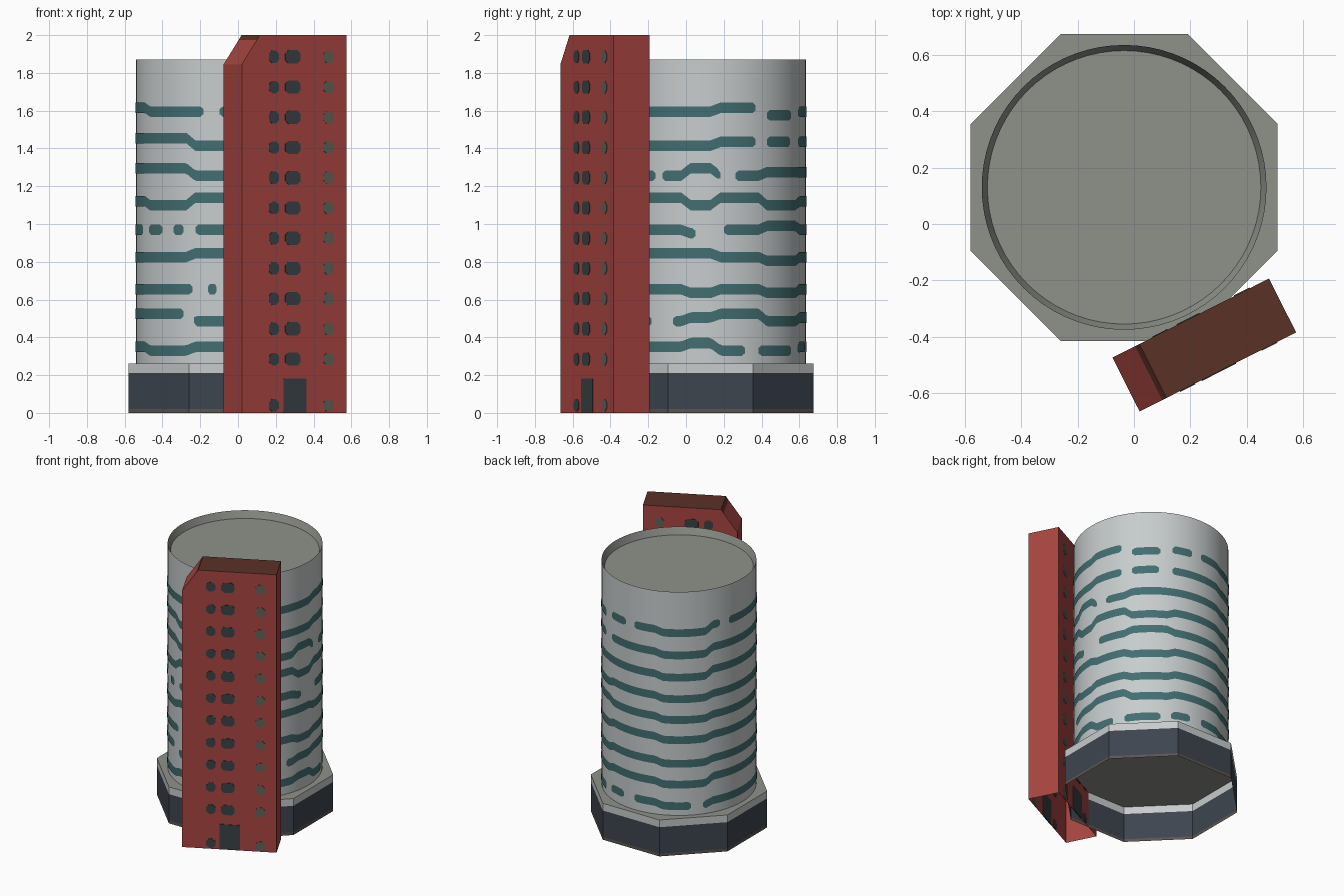
import bpy, bmesh, math
from mathutils import Vector, Matrix

cube = bpy.data.objects.get("Cube")
if cube:
    bpy.data.objects.remove(cube)


def material(name, *srgb):
    linear = [((c + 0.055) / 1.055) ** 2.4 for c in srgb] + [1]
    mat = bpy.data.materials.new(name)
    mat.use_nodes = True
    mat.diffuse_color = linear
    mat.node_tree.nodes["Principled BSDF"].inputs["Base Color"].default_value = linear
    return mat


PALE = material("pale wall", .78, .80, .80)
GREY = material("roof grey", .56, .57, .54)
TEAL = material("teal glass", .26, .43, .44)
SLATE = material("slate wall", .24, .27, .31)
PLINTH = material("plinth brown", .36, .33, .31)
RED = material("red wall", .65, .27, .25)
BROWN = material("roof brown", .35, .19, .15)
DARK = material("dark window", .22, .25, .27)
DULL = material("dull window", .38, .37, .34)

CENTRE = Vector((-.035, .13, 0))
RADIUS = .505


def finish(name, bm, mats, matrix=None, smooth=False):
    mesh = bpy.data.meshes.new(name)
    bm.to_mesh(mesh)
    bm.free()
    obj = bpy.data.objects.new(name, mesh)
    bpy.context.collection.objects.link(obj)
    for mat in mats:
        mesh.materials.append(mat)
    obj.matrix_world = matrix or Matrix.Translation(CENTRE)
    if smooth:
        bpy.ops.object.select_all(action='DESELECT')
        bpy.context.view_layer.objects.active = obj
        obj.select_set(True)
        bpy.ops.object.shade_smooth_by_angle(angle=math.radians(30))
    return obj


def lathe(name, profile, sides, mats, turn=0, smooth=False):
    """Profile rows are (radius, z, material of the band above); ends in a cap."""
    bm = bmesh.new()
    rings = []
    for r, z, _ in profile:
        angles = [turn + math.tau * i / sides for i in range(sides)]
        rings.append([bm.verts.new((r * math.cos(a), r * math.sin(a), z)) for a in angles])
    for k, (low, high) in enumerate(zip(rings, rings[1:])):
        for i in range(sides):
            j = (i + 1) % sides
            bm.faces.new((low[i], low[j], high[j], high[i])).material_index = profile[k][2]
    bm.faces.new(rings[-1]).material_index = profile[-1][2]
    return finish(name, bm, mats, smooth=smooth)


# Octagonal base, open underneath
lathe("base", [(.589, 0, 0), (.589, .02, 1), (.589, .21, 2), (.589, .262, 3)],
      8, [PLINTH, SLATE, PALE, GREY], turn=math.pi / 8)

# Round tower with a sloping inner rim and a sunken roof
lathe("round_tower", [(RADIUS, .262, 0), (RADIUS, 1.87, 1), (.485, 1.82, 1)],
      72, [PALE, GREY], smooth=True)

# Window bands: height, up/down pattern around the wall, gaps in degrees
SECTORS = [-118, -18, 0, 30, 62, 107, 145, 206, 242]
BANDS = [
    (.350, "0+--0-0-", [(21, 30), (57, 65), (80, 90), (134, 143)]),
    (.505, "-0+-0-++", [(-38, -23), (240, 247)]),
    (.655, "0-0-0-00", [(246, 256), (261, 270)]),
    (.825, "++0-0-00", []),
    (.970, "0-0+0-00", [(-9, 8), (203, 211), (224, 233), (240, 248)]),
    (1.12, "+-+-0-0-", []),
    (1.275, "-+-00-++", [(-35, -30), (6, 15)]),
    (1.435, "--000-++", [(28, 36), (56, 66)]),
    (1.595, "00+-0-+0", [(28, 36), (57, 66), (82, 90), (157, 165), (253, 263)]),
]
STEP = {"+": .02, "0": 0, "-": -.02}


def band_offset(pattern, angle):
    angle = (angle + 118) % 360 - 118
    total = STEP[pattern[-1]]
    for k, start in enumerate(SECTORS[:-1]):
        blend = min(max((angle - start) / 6, 0), 1)
        total += (STEP[pattern[k]] - total) * blend
    return total


def window_band(bm, height, pattern, start, end, closed):
    count = max(5, int((end - start) / 2))
    previous = None
    for i in range(count + 1):
        angle = start + (end - start) * i / count
        half = .028
        if not closed and i in (0, count):
            half *= .5
        a, z = math.radians(angle), height + band_offset(pattern, angle)
        x, y = (RADIUS + .003) * math.cos(a), (RADIUS + .003) * math.sin(a)
        pair = [bm.verts.new((x, y, z - half)), bm.verts.new((x, y, z + half))]
        if previous:
            bm.faces.new((previous[0], pair[0], pair[1], previous[1]))
        previous = pair


bm = bmesh.new()
for height, pattern, gaps in BANDS:
    if not gaps:
        window_band(bm, height, pattern, 0, 360, True)
    for k, gap in enumerate(gaps):
        following = gaps[k + 1][0] if k + 1 < len(gaps) else gaps[0][0] + 360
        window_band(bm, height, pattern, gap[1], following, False)
finish("window_bands", bm, [TEAL], smooth=True)

# Red slab tower: local x runs along the front wall, local y goes back
LENGTH, DEPTH = .622, .214
SLAB = Matrix.Translation((.02, -.665, 0)) @ Matrix.Rotation(math.radians(26.8), 4, 'Z')
outline = [(0, 0), (LENGTH, 0), (LENGTH, 2), (.107, 2), (.09, 1.975), (0, 1.845)]
bm = bmesh.new()
front = [bm.verts.new((x, 0, z)) for x, z in outline]
back = [bm.verts.new((x, DEPTH, z)) for x, z in outline]
bm.faces.new(front)
bm.faces.new(back[::-1])
for i in range(1, len(outline)):
    j = (i + 1) % len(outline)
    face = bm.faces.new((front[i], back[i], back[j], front[j]))
    face.material_index = int(i in (2, 3))
finish("slab_tower", bm, [RED, BROWN], SLAB)


# Windows and doors: thin plates through the long walls
def plate(bm, x, z, width, height, y, index, cut=.018):
    w, h = width / 2, height / 2
    corners = [(-w + cut, -h), (w - cut, -h), (w, -h + cut), (w, h - cut),
               (w - cut, h), (-w + cut, h), (-w, h - cut), (-w, -h + cut)]
    face = bm.faces.new([bm.verts.new((x + dx, y - .003, z + dz)) for dx, dz in corners])
    face.material_index = index
    solid = bmesh.ops.extrude_face_region(bm, geom=[face], use_keep_orig=True)
    moved = [g for g in solid["geom"] if isinstance(g, bmesh.types.BMVert)]
    bmesh.ops.translate(bm, verts=moved, vec=(0, .006, 0))
    for g in solid["geom"]:
        if isinstance(g, bmesh.types.BMFace):
            g.material_index = index
    for v in moved:
        for f in v.link_faces:
            f.material_index = index


for side, y in (("front", 0), ("back", DEPTH)):
    bm = bmesh.new()
    for floor in range(12):
        z = .125 + .16 * floor if floor else .04
        plate(bm, .19, z, .06, .066, y, 0)
        plate(bm, .515, z, .062, .066, y, 1)
        if floor:
            plate(bm, .302, z, .09, .07, y, 0)
    plate(bm, .314, .092, .136, .18, y, 0, cut=.004)
    bmesh.ops.recalc_face_normals(bm, faces=bm.faces[:])
    finish(side + "_windows", bm, [DARK, DULL], SLAB)
